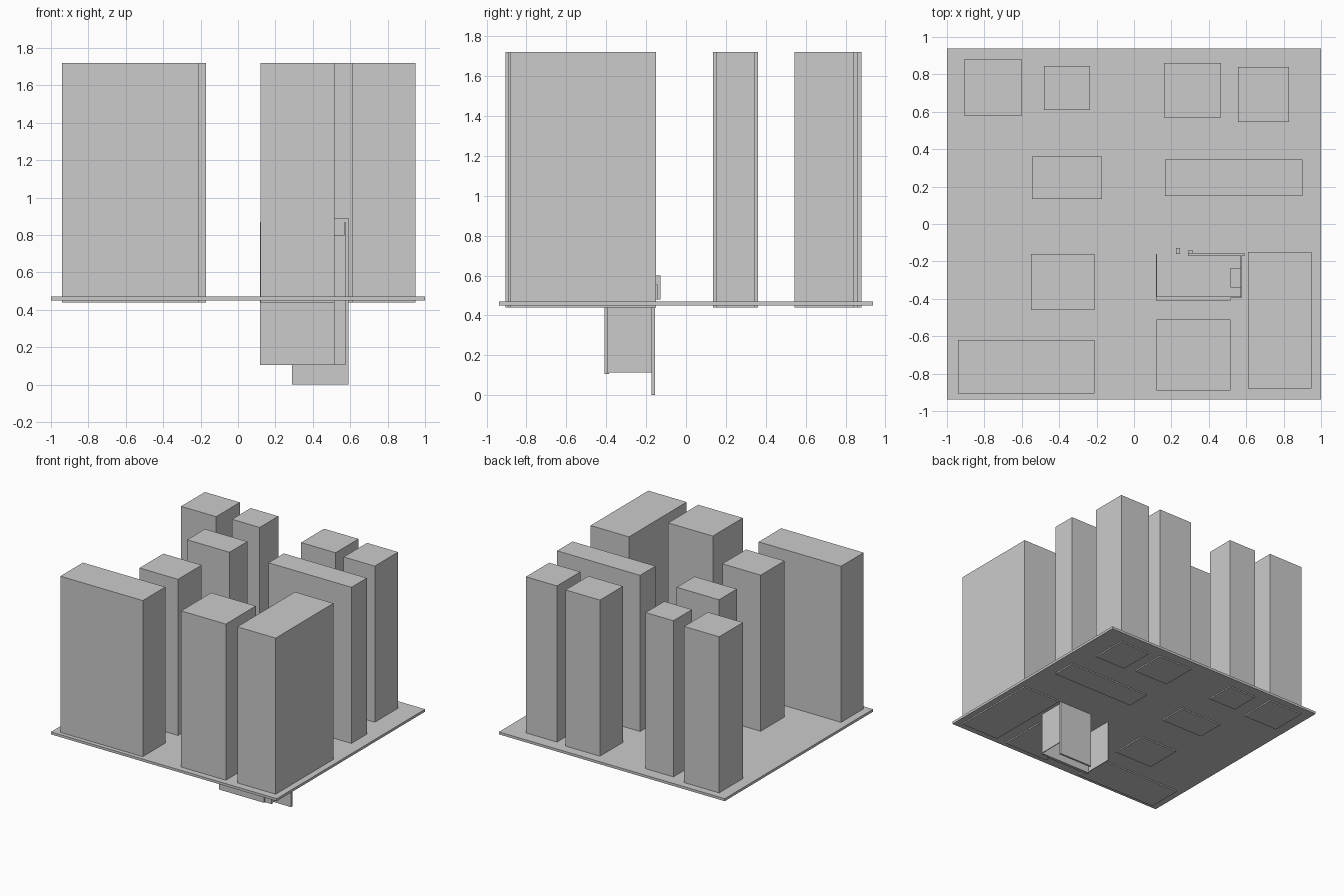
import bpy


def box(name, x0, x1, y0, y1, z0, z1):
    """Axis-aligned box given by its limits."""
    bpy.ops.mesh.primitive_cube_add(size=1, location=((x0 + x1) / 2, (y0 + y1) / 2, (z0 + z1) / 2))
    ob = bpy.context.object
    ob.name = name
    ob.scale = (x1 - x0, y1 - y0, z1 - z0)
    bpy.ops.object.transform_apply(location=False, rotation=False, scale=True)
    return ob


# ground slab
box("ground_slab", -1, 1, -0.938, 0.938, 0.45, 0.47)

# towers, sunk slightly through the slab: x0, x1, y0, y1
towers = [
    (-0.91, -0.60, 0.58, 0.88),
    (-0.48, -0.235, 0.61, 0.845),
    (0.16, 0.465, 0.57, 0.86),
    (0.555, 0.83, 0.545, 0.84),
    (-0.545, -0.17, 0.135, 0.36),
    (0.165, 0.90, 0.15, 0.345),
    (-0.55, -0.21, -0.46, -0.16),
    (-0.94, -0.21, -0.905, -0.62),
    (0.12, 0.515, -0.89, -0.51),
    (0.61, 0.95, -0.88, -0.15),
]
for i, t in enumerate(towers):
    box(f"tower_{i + 1}", *t, 0.44, 1.72)

# open thin-walled enclosure passing through the slab
box("enclosure_left_wall", 0.118, 0.124, -0.39, -0.16, 0.115, 0.87)
box("enclosure_right_wall", 0.569, 0.575, -0.39, -0.16, 0.115, 0.87)
box("enclosure_front_wall", 0.118, 0.575, -0.395, -0.385, 0.105, 0.80)
box("front_panel", 0.118, 0.515, -0.408, -0.395, 0.105, 0.80)
box("back_panel", 0.29, 0.59, -0.172, -0.156, 0.0, 0.89)

# small shelf seen inside the enclosure (single downward-facing sheet)
mesh = bpy.data.meshes.new("inner_shelf")
mesh.from_pydata([(0.515, -0.34, 0.8), (0.515, -0.235, 0.8), (0.57, -0.235, 0.8), (0.57, -0.34, 0.8)],
                 [], [(0, 1, 2, 3)])
bpy.context.collection.objects.link(bpy.data.objects.new("inner_shelf", mesh))

# small fittings on the back
box("back_fitting_tall", 0.225, 0.245, -0.16, -0.128, 0.48, 0.60)
box("back_fitting_short", 0.29, 0.315, -0.156, -0.142, 0.48, 0.555)
